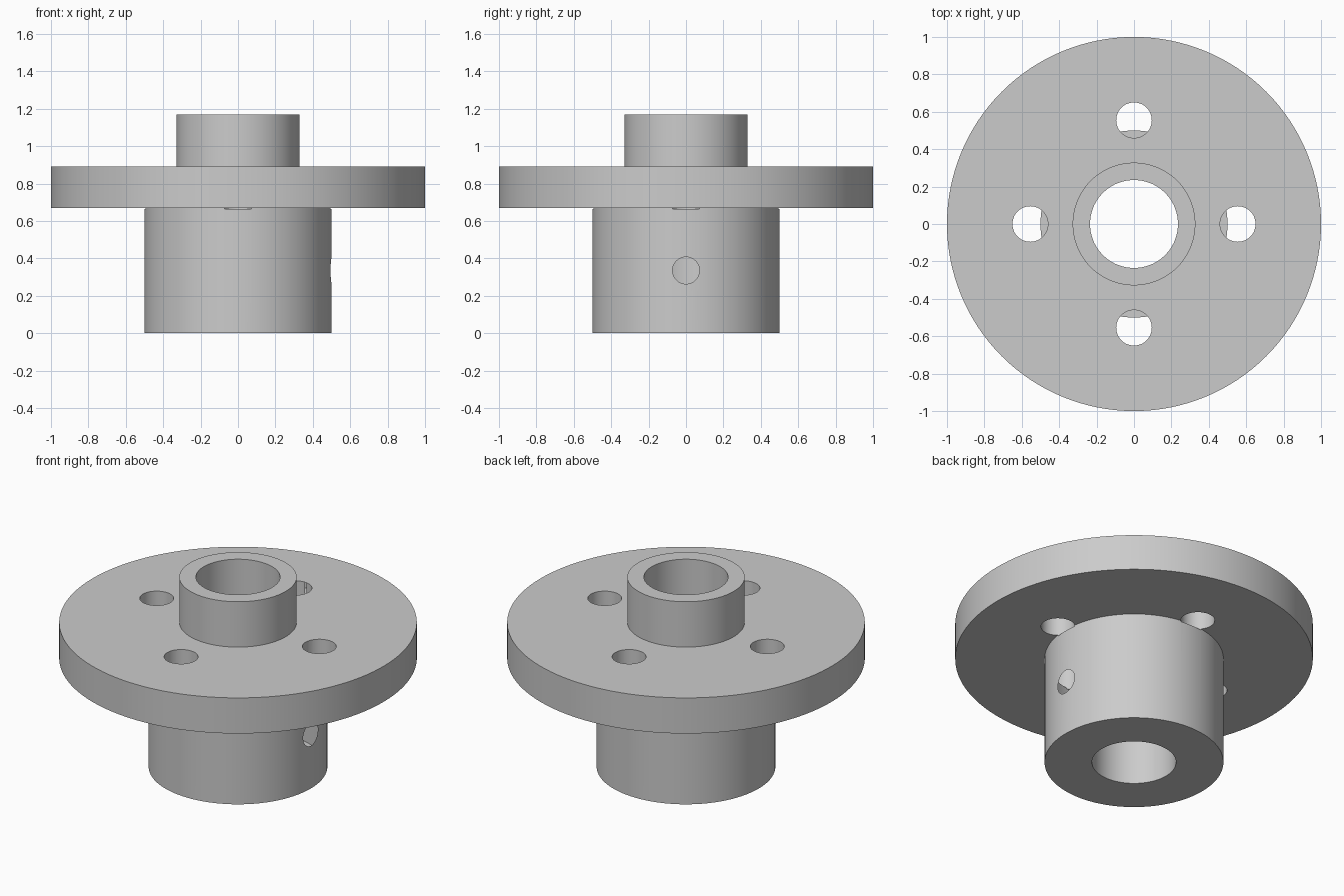
import bpy, math
from mathutils import Matrix, Vector

old = bpy.data.objects.get("Cube")
if old:
    bpy.data.objects.remove(old, do_unlink=True)

SEGMENTS = 128
HUB_TOP, FLANGE_TOP, COLLAR_TOP = 0.67, 0.89, 1.17
BORE, HUB, FLANGE, COLLAR = 0.235, 0.5, 1.0, 0.328

steel = bpy.data.materials.new("plain grey")
steel.use_nodes = True
grey = (0.6, 0.6, 0.6, 1)
steel.diffuse_color = grey
steel.node_tree.nodes["Principled BSDF"].inputs["Base Color"].default_value = grey


def lathe(name, profile):
    """Revolve a closed (radius, height) profile around z."""
    n = len(profile)
    verts, faces = [], []
    for s in range(SEGMENTS):
        a = math.tau * s / SEGMENTS
        verts += [(r * math.cos(a), r * math.sin(a), z) for r, z in profile]
        t = (s + 1) % SEGMENTS
        for i in range(n):
            j = (i + 1) % n
            faces.append((s * n + i, t * n + i, t * n + j, s * n + j))
    mesh = bpy.data.meshes.new(name)
    mesh.from_pydata(verts, [], faces)
    obj = bpy.data.objects.new(name, mesh)
    bpy.context.collection.objects.link(obj)
    mesh.materials.append(steel)
    return obj


def drill(body, start, end, radius):
    """Cut a round hole between two points."""
    start, end = Vector(start), Vector(end)
    axis = end - start
    bpy.ops.mesh.primitive_cylinder_add(
        vertices=48, radius=radius, depth=axis.length,
        location=(start + end) / 2,
        rotation=axis.to_track_quat("Z", "Y").to_euler())
    cutter = bpy.context.object
    cutter.hide_render = True
    cutter.data.materials.append(steel)
    mod = body.modifiers.new("hole", "BOOLEAN")
    mod.operation, mod.solver, mod.object = "DIFFERENCE", "EXACT", cutter
    bpy.context.view_layer.objects.active = body
    bpy.ops.object.modifier_apply(modifier=mod.name)
    bpy.data.objects.remove(cutter, do_unlink=True)


# Hub, flange, collar and bore as one turned piece
body = lathe("flanged_hub", [
    (BORE, 0), (HUB, 0), (HUB, HUB_TOP), (FLANGE, HUB_TOP),
    (FLANGE, FLANGE_TOP), (COLLAR, FLANGE_TOP),
    (COLLAR, COLLAR_TOP), (BORE, COLLAR_TOP)])

# Four bolt holes that just nick the hub
for k in range(4):
    spot = Matrix.Rotation(math.pi / 2 * k, 3, "Z") @ Vector((0.555, 0, 0))
    drill(body, spot + Vector((0, 0, HUB_TOP - 0.007)), spot + Vector((0, 0, 1)), 0.095)

# Set screw hole from the left side into the bore
drill(body, (0.1, 0, 0.335), (0.7, 0, 0.335), 0.072)

bpy.ops.object.select_all(action="DESELECT")
body.select_set(True)
bpy.context.view_layer.objects.active = body
bpy.ops.object.shade_smooth_by_angle(angle=math.radians(30))
